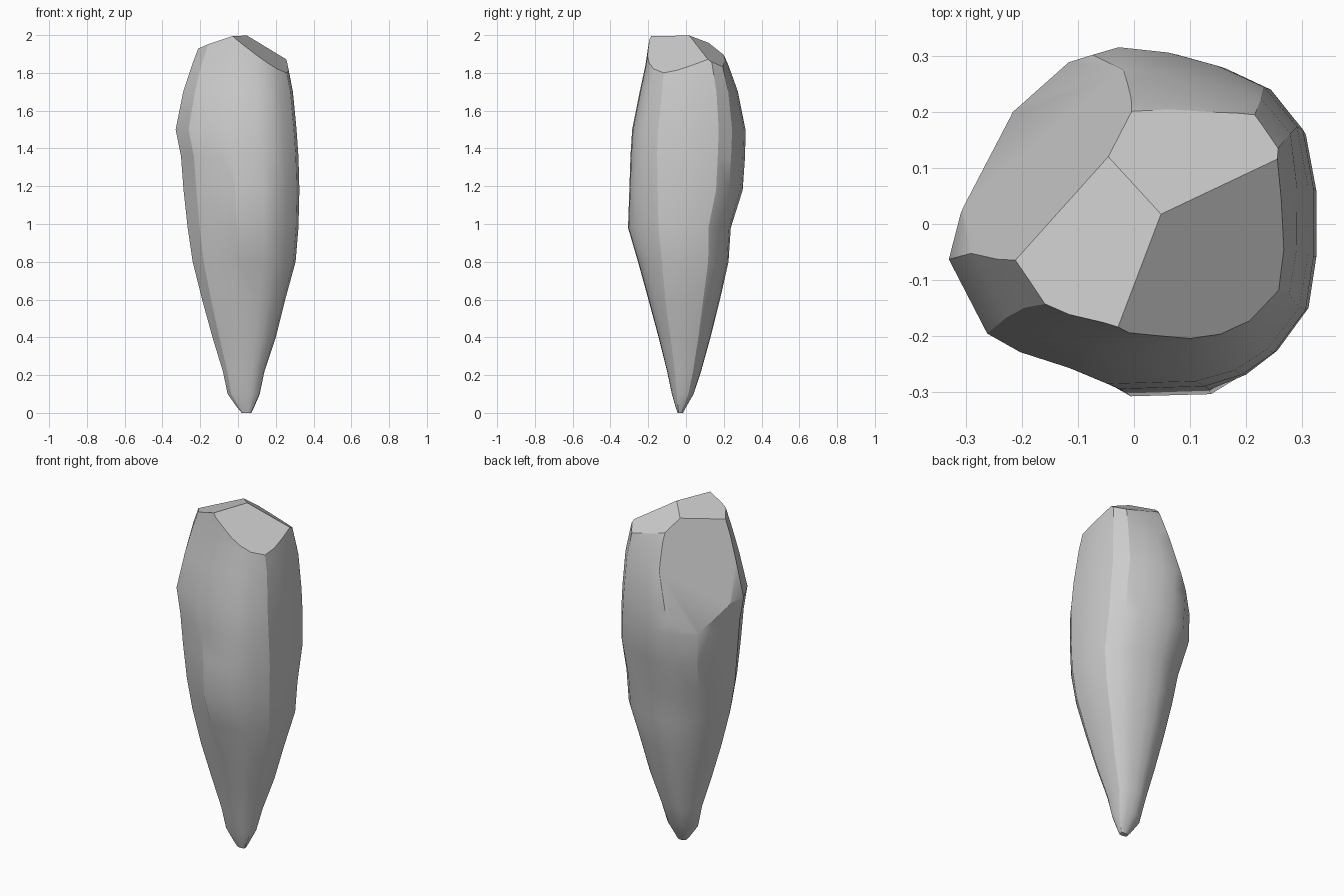
import bpy, bmesh, math
from mathutils import Vector

if "Cube" in bpy.data.objects:
    bpy.data.objects.remove(bpy.data.objects["Cube"])

# Cross-section outline seen from above
OUTLINE = [(-.33, -.08), (-.305, .02), (-.265, .11), (-.225, .19), (-.12, .29), (-.02, .32),
           (.07, .31), (.16, .285), (.245, .245), (.305, .17), (.325, .06), (.325, -.07),
           (.31, -.17), (.25, -.25), (.19, -.29), (.12, -.31), (-.04, -.315), (-.11, -.285),
           (-.2, -.255), (-.26, -.22)]

# Rings: height, x min, x max, y min, y max
RINGS = [(.0, .02, .07, -.045, -.015), (.03, -.005, .085, -.055, .0), (.1, -.055, .115, -.075, .04),
         (.22, -.08, .14, -.1, .08), (.4, -.135, .2, -.145, .13), (.6, -.19, .25, -.195, .18),
         (.8, -.24, .305, -.23, .225), (.98, -.265, .32, -.255, .235), (1.18, -.285, .325, -.28, .295),
         (1.36, -.3, .32, -.29, .31), (1.5, -.33, .31, -.285, .315), (1.7, -.29, .29, -.245, .275),
         (1.84, -.25, .262, -.215, .225), (1.94, -.21, .24, -.2, .18), (2.06, -.17, .2, -.18, .12)]

# Local bulges: outline centre, width, push direction, {height: amount}
BULGES = [((.04, -.31), .17, (0, -1), {.6: .005, .8: .03, .98: .065, 1.18: .025, 1.36: .005}),
          ((-.225, .19), .2, (-.77, .64), {.98: .015, 1.18: .035, 1.36: .02}),
          ((.27, .21), .1, (.6, .8), {1.7: .015, 1.84: .03, 1.94: .04, 2.06: .04})]

# Chipped flat facets: point on plane, outward normal
FACETS = [((.04, -.03, 2.0), (-.3, .1, 1)),        # top, sloping left
          ((.07, .03, 1.985), (.75, -.3, 1)),      # top, sloping right
          ((.08, .03, 1.98), (.3, .65, 1)),        # top, sloping back
          ((-.225, .19, 1.35), (-.77, .64, .3))]   # large back left face


def ring_point(x, y, ring):
    """Fit an outline point to a ring and add its local bulges."""
    z, x0, x1, y0, y1 = ring
    p = Vector((x0 + (x + .33) / .655 * (x1 - x0), y0 + (y + .315) / .635 * (y1 - y0), z))
    for (cx, cy), width, (dx, dy), amounts in BULGES:
        fall = math.exp(-((x - cx) ** 2 + (y - cy) ** 2) / width ** 2)
        p += Vector((dx, dy, 0)) * amounts.get(z, 0) * fall
    return p


# Tapered body lofted through the rings
bm = bmesh.new()
loops = [[bm.verts.new(ring_point(x, y, r)) for x, y in OUTLINE] for r in RINGS]
n = len(OUTLINE)
for a, b in zip(loops, loops[1:]):
    for i in range(n):
        bm.faces.new((a[i], a[(i + 1) % n], b[(i + 1) % n], b[i]))
bm.faces.new(loops[0])
bm.faces.new(loops[-1])

# Slice off the facets and cap each cut
for point, normal in FACETS:
    bmesh.ops.bisect_plane(bm, geom=bm.verts[:] + bm.edges[:] + bm.faces[:], dist=1e-5,
                           plane_co=Vector(point), plane_no=Vector(normal).normalized(),
                           clear_outer=True)
    bmesh.ops.holes_fill(bm, edges=[e for e in bm.edges if e.is_boundary], sides=0)
bmesh.ops.remove_doubles(bm, verts=bm.verts[:], dist=.002)
bmesh.ops.recalc_face_normals(bm, faces=bm.faces[:])

mesh = bpy.data.meshes.new("rock_spike")
bm.to_mesh(mesh)
bm.free()
rock = bpy.data.objects.new("rock_spike", mesh)
bpy.context.collection.objects.link(rock)
bpy.context.view_layer.objects.active = rock
rock.select_set(True)
bpy.ops.object.shade_smooth_by_angle(angle=.45)
